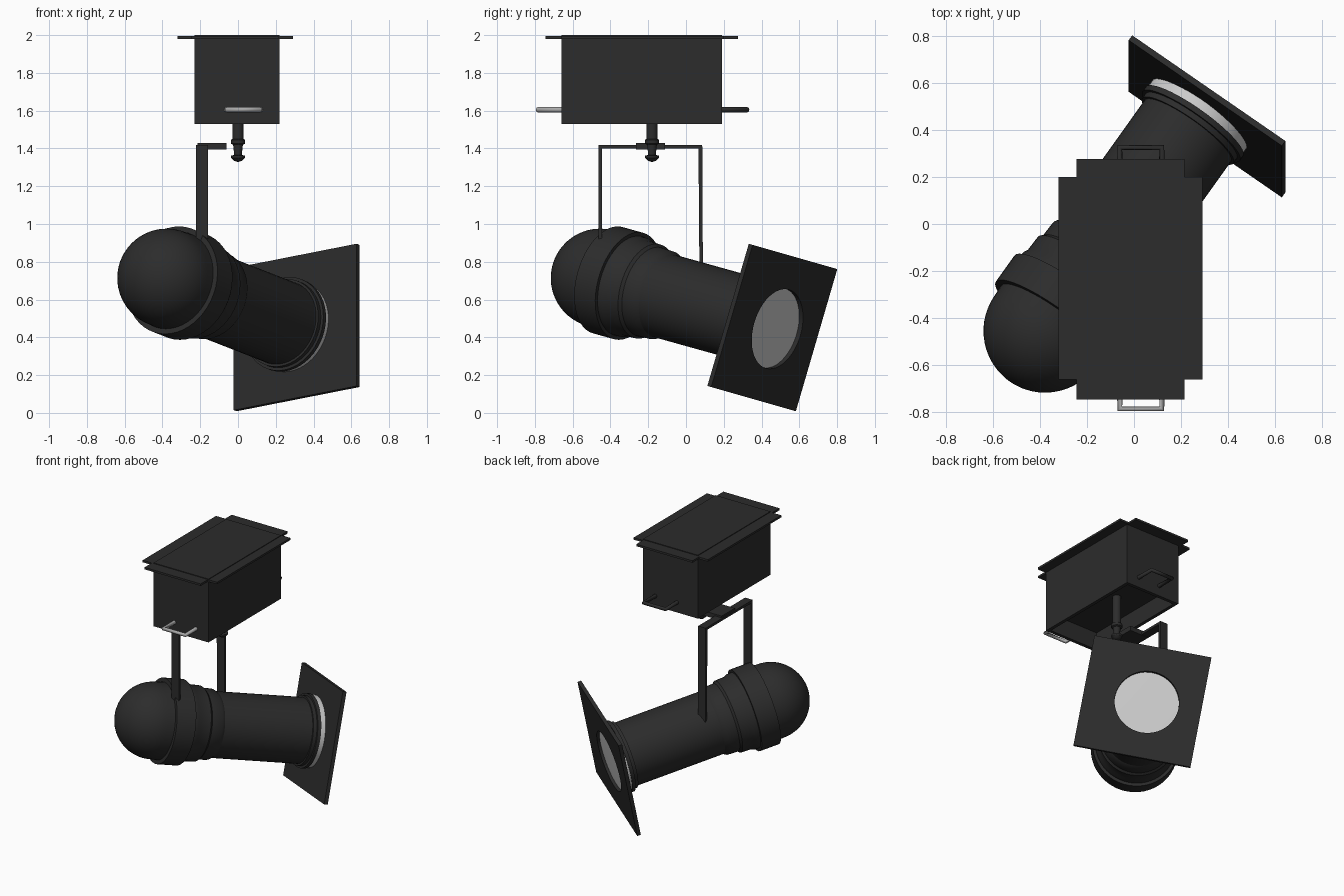
import bpy, bmesh, math
from mathutils import Vector, Matrix

if "Cube" in bpy.data.objects:
    bpy.data.objects.remove(bpy.data.objects["Cube"])


def material(name, v):
    m = bpy.data.materials.new(name)
    m.diffuse_color = (v, v, v, 1)
    m.use_nodes = True
    m.node_tree.nodes["Principled BSDF"].inputs["Base Color"].default_value = m.diffuse_color
    return m


BLACK = material("black_metal", 0.025)
STEEL = material("steel", 0.4)
WHITE = material("lens_white", 0.8)


def finish(bm, name, mat, smooth=False):
    bmesh.ops.recalc_face_normals(bm, faces=bm.faces)
    me = bpy.data.meshes.new(name)
    bm.to_mesh(me)
    bm.free()
    me.materials.append(mat)
    ob = bpy.data.objects.new(name, me)
    bpy.context.collection.objects.link(ob)
    if smooth:
        bpy.ops.object.select_all(action='DESELECT')
        ob.select_set(True)
        bpy.context.view_layer.objects.active = ob
        bpy.ops.object.shade_smooth_by_angle(angle=math.radians(30))
    return ob


def box(name, lo, hi, mat=BLACK):
    bm = bmesh.new()
    lo, hi = Vector(lo), Vector(hi)
    bmesh.ops.create_cube(bm, size=1, matrix=Matrix.Translation((lo + hi) / 2)
                          @ Matrix.Diagonal((*(hi - lo), 1)))
    return finish(bm, name, mat)


def extrude(name, pts, vec, mat=BLACK):
    bm = bmesh.new()
    f = bm.faces.new([bm.verts.new(p) for p in pts])
    g = bmesh.ops.extrude_face_region(bm, geom=[f])["geom"]
    bmesh.ops.translate(bm, vec=vec, verts=[v for v in g if isinstance(v, bmesh.types.BMVert)])
    return finish(bm, name, mat)


def lathe(name, profile, mtx, mat=BLACK, n=48):
    # profile: (distance along axis, radius)
    bm = bmesh.new()
    vs = [bm.verts.new((r, 0, t)) for t, r in profile]
    es = [bm.edges.new(p) for p in zip(vs, vs[1:])]
    bmesh.ops.spin(bm, geom=vs + es, cent=(0, 0, 0), axis=(0, 0, 1),
                   angle=math.tau, steps=n, use_duplicate=False)
    bmesh.ops.remove_doubles(bm, verts=bm.verts, dist=1e-5)
    bm.transform(mtx)
    return finish(bm, name, mat, True)


# ballast housing, open underneath with a shallow recess
x0, x1, y0, y1 = -0.23, 0.22, -0.66, 0.19
housing = box("housing", (x0, y0, 1.53), (x1, y1, 2.0))
bm = bmesh.new()
bm.from_mesh(housing.data)
bm.faces.ensure_lookup_table()
bottom = min(bm.faces, key=lambda f: f.calc_center_median().z)
bmesh.ops.inset_region(bm, faces=[bottom], thickness=0.035)
g = bmesh.ops.extrude_face_region(bm, geom=[bottom])["geom"]
bmesh.ops.translate(bm, vec=(0, 0, 0.13), verts=[v for v in g if isinstance(v, bmesh.types.BMVert)])
if bottom.is_valid:
    bmesh.ops.delete(bm, geom=[bottom], context='FACES')
bm.to_mesh(housing.data)
bm.free()

# cross-shaped mounting flange
X = (-0.32, -0.245, 0.215, 0.29)
Y = (-0.745, -0.66, 0.2, 0.275)
cross = [(1, 0), (2, 0), (2, 1), (3, 1), (3, 2), (2, 2), (2, 3), (1, 3), (1, 2), (0, 2), (0, 1), (1, 1)]
extrude("mounting_flange", [(X[i], Y[j], 1.98) for i, j in cross], (0, 0, 0.015))

# grab handles
for name, ya, yb, mat in (("front_handle", -0.65, -0.785, STEEL), ("back_handle", 0.18, 0.325, BLACK)):
    cu = bpy.data.curves.new(name, 'CURVE')
    cu.dimensions = '3D'
    cu.bevel_depth = 0.014
    cu.bevel_resolution = 2
    sp = cu.splines.new('POLY')
    path = [(-0.06, ya), (-0.06, yb), (0.118, yb), (0.118, ya)]
    sp.points.add(3)
    for p, (x, y) in zip(sp.points, path):
        p.co = (x, y, 1.605, 1)
    cu.materials.append(mat)
    ob = bpy.data.objects.new(name, cu)
    bpy.context.collection.objects.link(ob)
    bpy.ops.object.select_all(action='DESELECT')
    ob.select_set(True)
    bpy.context.view_layer.objects.active = ob
    bpy.ops.object.convert(target='MESH')

# hanging stem with bolt head
lathe("stem", [(1.66, 0), (1.66, 0.03), (1.45, 0.03), (1.445, 0.038), (1.425, 0.038), (1.42, 0.026),
               (1.365, 0.02), (1.362, 0.038), (1.35, 0.036), (1.335, 0.022), (1.328, 0)],
      Matrix.Translation((0, -0.18, 0)), n=24)

# yoke: one bent strap plus a bracket toward the stem
strap = [(-0.464, 0.75), (-0.464, 1.417), (0.086, 1.417), (0.09, 0.65),
         (0.072, 0.65), (0.066, 1.399), (-0.444, 1.399), (-0.444, 0.75)]
extrude("yoke", [(-0.222, y, z) for y, z in strap], (0.062, 0, 0))
box("yoke_bracket", (-0.215, -0.265, 1.395), (-0.06, -0.11, 1.43))

# lamp body: axis runs backward and upward from the lens
L = Vector((0.285, 0.475, 0.455))
axis = Vector((0.566, 0.794, -0.221)).normalized()
lamp = Matrix.Translation(L) @ (-axis).to_track_quat('Z', 'Y').to_matrix().to_4x4()
dome = [(1.17 + 0.262 * math.sin(a), 0.262 * math.cos(a))
        for a in (i * math.pi / 28 for i in range(14))] + [(1.432, 0)]
lathe("lamp_body", [(0.05, 0), (0.05, 0.254), (0.075, 0.254), (0.075, 0.238), (0.1, 0.238), (0.1, 0.225),
                    (0.74, 0.225), (0.765, 0.24), (0.84, 0.243), (0.855, 0.257), (0.93, 0.26),
                    (0.95, 0.27), (0.98, 0.272), (0.98, 0.292), (1.12, 0.292), (1.12, 0.264)] + dome, lamp)
lathe("lens", [(0.005, 0), (0.01, 0.247), (0.052, 0.247), (0.052, 0)], lamp, WHITE)

# square colour frame with a round opening
e1 = Vector((-0.66, 0.455, -0.13)).normalized()
e2 = Vector((0, 0.22, 0.755)).normalized()
nrm = e1.cross(e2)
centre = Vector((0.31, 0.457, 0.452))
bm = bmesh.new()
N = 48
rings = []
for outer, d in ((1, 0.013), (1, -0.013), (0, -0.013), (0, 0.013)):
    ring = []
    for i in range(N):
        c, s = math.cos(i * math.tau / N), math.sin(i * math.tau / N)
        k = max(abs(c), abs(s))
        u, v = (0.4 * c / k, 0.392 * s / k) if outer else (0.03 + 0.217 * c, 0.217 * s)
        ring.append(bm.verts.new(centre + e1 * u + e2 * v + nrm * d))
    rings.append(ring)
for r in range(4):
    a, b = rings[r], rings[(r + 1) % 4]
    for i in range(N):
        j = (i + 1) % N
        bm.faces.new((a[i], a[j], b[j], b[i]))
finish(bm, "colour_frame", BLACK, True)
